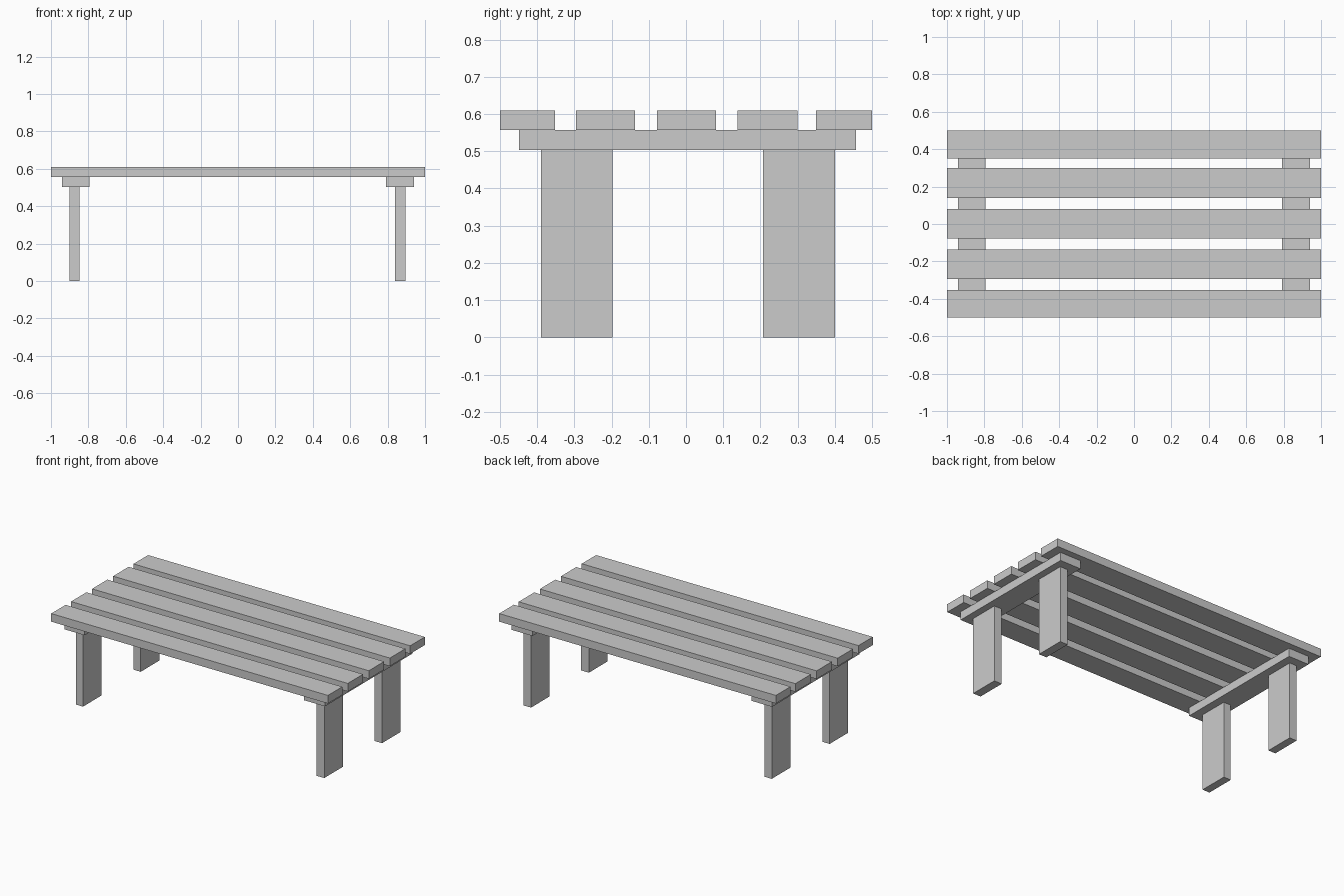
import bpy
import bmesh
from mathutils import Vector

if "Cube" in bpy.data.objects:
    bpy.data.objects.remove(bpy.data.objects["Cube"], do_unlink=True)

# Single plain finish
grey = bpy.data.materials.new("light_grey")
grey.use_nodes = True
colour = (0.6, 0.6, 0.6, 1)
grey.diffuse_color = colour
grey.node_tree.nodes["Principled BSDF"].inputs["Base Color"].default_value = colour


def board(name, xs, ys, zs):
    """Square-edged board spanning the given ranges."""
    low, high = (Vector(c) for c in zip(xs, ys, zs))
    bm = bmesh.new()
    bmesh.ops.create_cube(bm, size=1)
    bmesh.ops.scale(bm, vec=high - low, verts=bm.verts)
    mesh = bpy.data.meshes.new(name)
    bm.to_mesh(mesh)
    bm.free()
    mesh.materials.append(grey)
    obj = bpy.data.objects.new(name, mesh)
    obj.location = (low + high) / 2
    bpy.context.collection.objects.link(obj)


LEG_TOP, BAR_TOP, SEAT_TOP = 0.503, 0.557, 0.61

# Seat slats, front to back
slat_spans = [(-0.5, -0.352), (-0.295, -0.137), (-0.078, 0.08),
              (0.139, 0.299), (0.349, 0.5)]
for i, span in enumerate(slat_spans, 1):
    board(f"seat_slat_{i}", (-1, 1), span, (BAR_TOP, SEAT_TOP))

# Cross bar and two plank legs at each end
ends = {"right": ((-0.942, -0.795), (-0.9, -0.848)),
        "left": ((0.79, 0.942), (0.84, 0.896))}
legs = {"front": (-0.389, -0.197), "back": (0.207, 0.4)}
for side, (bar_x, leg_x) in ends.items():
    board(f"{side}_cross_bar", bar_x, (-0.448, 0.457), (LEG_TOP, BAR_TOP))
    for place, leg_y in legs.items():
        board(f"{place}_{side}_leg", leg_x, leg_y, (0, LEG_TOP))
